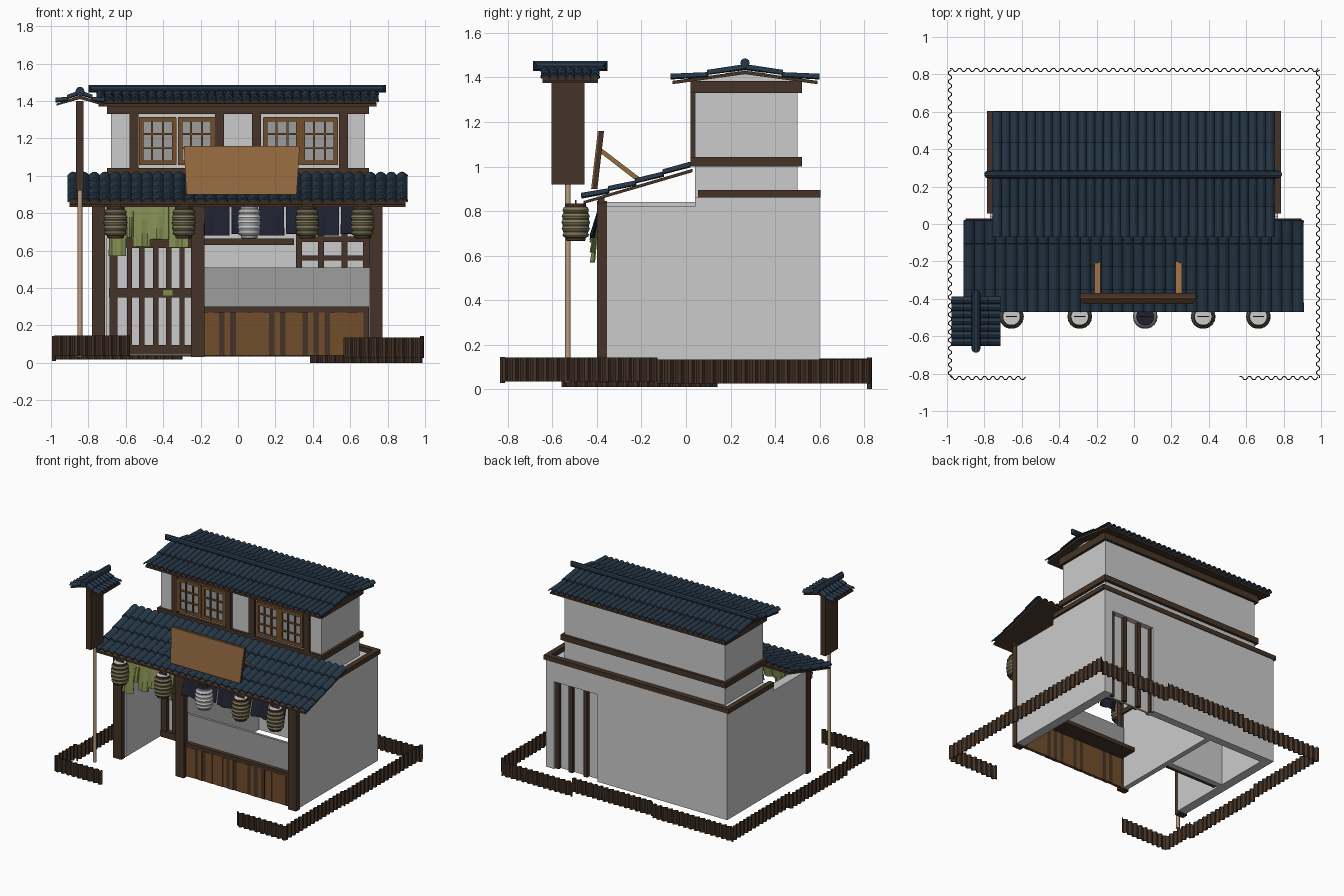
import bpy, bmesh, math, random
from mathutils import Matrix, Vector

random.seed(4)
cube = bpy.data.objects.get("Cube")
if cube:
    bpy.data.objects.remove(cube)


def material(name, r, g, b):
    m = bpy.data.materials.new(name)
    m.use_nodes = True
    m.diffuse_color = (r, g, b, 1)
    m.node_tree.nodes["Principled BSDF"].inputs["Base Color"].default_value = (r, g, b, 1)
    return m


plaster = material("plaster", .6, .6, .6)
pane = material("grey_pane", .34, .34, .34)
tile = material("blue_tile", .02, .04, .066)
dark = material("dark_wood", .06, .034, .02)
mid = material("brown_wood", .17, .075, .025)
tan = material("tan_wood", .3, .145, .05)
bamboo = material("bamboo", .48, .34, .22)
green = material("green_cloth", .22, .26, .08)
navy = material("navy_cloth", .014, .015, .03)
paper = material("olive_paper", .2, .2, .11)


def finish(name, bm, *mats, smooth=False):
    bmesh.ops.recalc_face_normals(bm, faces=bm.faces)
    me = bpy.data.meshes.new(name)
    bm.to_mesh(me)
    bm.free()
    for m in mats:
        me.materials.append(m)
    ob = bpy.data.objects.new(name, me)
    bpy.context.collection.objects.link(ob)
    if smooth:
        bpy.ops.object.select_all(action='DESELECT')
        ob.select_set(True)
        bpy.context.view_layer.objects.active = ob
        bpy.ops.object.shade_smooth_by_angle(angle=math.radians(50))
    return ob


def box(name, x, y, z, mat):
    """Box from (low, high) pairs on each axis."""
    bm = bmesh.new()
    bmesh.ops.create_cube(bm, size=1)
    for v in bm.verts:
        v.co = [(a + b) / 2 + c * (b - a) for (a, b), c in zip((x, y, z), v.co)]
    return finish(name, bm, mat)


def prism(name, outline, x0, x1, mat):
    """Outline of (y, z) points drawn out along x."""
    bm = bmesh.new()
    face = bm.faces.new([bm.verts.new((x0, y, z)) for y, z in outline])
    new = bmesh.ops.extrude_face_region(bm, geom=[face])["geom"]
    bmesh.ops.translate(bm, vec=(x1 - x0, 0, 0),
                        verts=[g for g in new if isinstance(g, bmesh.types.BMVert)])
    return finish(name, bm, mat)


def sheet(name, point, columns, rows, mat, thick):
    """Thin grid surface whose vertices come from point(column, row)."""
    bm = bmesh.new()
    grid = [[bm.verts.new(point(i, j)) for i in range(columns + 1)] for j in range(rows)]
    for a, b in zip(grid, grid[1:]):
        for i in range(columns):
            bm.faces.new((a[i], a[i + 1], b[i + 1], b[i]))
    ob = finish(name, bm, mat)
    mod = ob.modifiers.new("thickness", 'SOLIDIFY')
    mod.thickness = thick
    mod.offset = 0
    return ob


def tiles(name, u, top, eave, ribs, courses):
    """Ribbed roof slope running along x, laid in overlapping courses."""
    def point(i, j):
        t = (j // 2 + j % 2) / courses
        s = i / (ribs * 6)
        rib = abs(math.sin(math.pi * s * ribs)) * .018
        z = top[1] + (eave[1] - top[1]) * t - .008 * math.sin(math.pi * t)
        return (u[0] + (u[1] - u[0]) * s, top[0] + (eave[0] - top[0]) * t, z + rib + .01 * (j % 2))
    return sheet(name, point, ribs * 6, courses * 2, tile, .008)


def lathe(name, profile, x, y, mats, bands=(), segs=16):
    """Turned solid; faces of the profile steps in bands take the second colour."""
    bm = bmesh.new()
    rings = [[bm.verts.new((x + r * math.cos(a), y + r * math.sin(a), z))
              for a in (2 * math.pi * k / segs for k in range(segs))] for r, z in profile]
    for n, (a, b) in enumerate(zip(rings, rings[1:])):
        for k in range(segs):
            f = bm.faces.new((a[k], a[k - 1], b[k - 1], b[k]))
            f.material_index = int(n in bands)
    bm.faces.new(rings[0])
    bm.faces.new(rings[-1]).material_index = len(mats) - 1
    return finish(name, bm, *mats, smooth=True)


def ridge(name, half, r, loc, turn=0):
    """Ridge log with ends flaring out toward the top."""
    bm = bmesh.new()
    bmesh.ops.create_cone(bm, cap_ends=True, segments=10, radius1=r, radius2=r,
                          depth=half * 2, matrix=Matrix.Rotation(math.pi / 2, 4, 'Y'))
    for v in bm.verts:
        v.co.x += math.copysign(v.co.z, v.co.x) * v.co.z / abs(v.co.z or 1) * (1 if v.co.z > 0 else -1)
    bmesh.ops.transform(bm, matrix=Matrix.Translation(loc) @ Matrix.Rotation(turn, 4, 'Z'), verts=bm.verts)
    return finish(name, bm, tile)


# Ground floor walls
side = [(-.36, .04), (.6, .04), (.6, .86), (.04, .86), (.04, .82), (-.36, .82)]
for s, label in ((1, "left"), (-1, "right")):
    prism(label + "_wall", side, s * .7, s * .77, plaster)
    box(label + "_ledge", sorted((s * .745, s * .785)), (.055, .605), (.86, .895), dark)
box("back_ledge", (-.785, .785), (.565, .605), (.86, .895), dark)
box("back_wall", (-.7, .33), (.54, .6), (.04, .86), plaster)
box("back_wall_header", (.33, .7), (.54, .6), (.71, .86), plaster)
box("upper_floor", (-.7, .7), (.04, .54), (.84, .86), plaster)
box("partition", (-.24, -.2), (-.36, .54), (.04, .84), plaster)
box("partition_rail", (-.2, -.185), (-.36, .54), (.63, .665), dark)
box("inner_rail", (-.2, .3), (.52, .54), (.63, .665), dark)

# Back door lattice
box("back_door", (.33, .7), (.545, .56), (.04, .71), plaster)
for x in (.325, .445, .57, .685):
    box("back_door_bar", (x - .016, x + .016), (.53, .585), (.04, .71), dark)
for z in (.3, .56, .66):
    box("back_door_rail", (.33, .7), (.528, .545), (z - .014, z + .014), dark)

# Entry door set back in its alcove
box("door_panel", (-.7, -.24), (.08, .12), (.04, .84), plaster)
for x in (-.665, -.58, -.515, -.44, -.37, -.3):
    w = .022 if x < -.6 else .014
    box("door_bar", (x - w, x + w), (.05, .08), (.05, .84), dark)
for z in (.07, .375, .64):
    box("door_rail", (-.69, -.25), (.045, .08), (z - .025, z + .025), dark)
box("door_tag", (-.4, -.35), (.038, .046), (.36, .39), green)

# Front posts, beam and counter
for x in (-.745, -.215, .738):
    box("front_post", (x - .035, x + .035), (-.4, -.355), (.03, .845), dark)
box("front_beam", (-.78, .78), (-.395, -.365), (.835, .86), dark)
count = 30
for k in range(count):
    w = .89 / count
    x = -.19 + k * w
    box("counter_plank", (x, x + w), (-.375 - random.random() * .006, -.355), (.04, .27),
        random.choice((mid, mid, dark)))
box("counter_top", (-.19, .7), (-.385, -.22), (.27, .3), dark)
box("counter_screen", (-.19, .7), (-.355, -.335), (.3, .51), pane)


# Cloth hangings
def cloth(name, x0, x1, low, mat):
    def point(i, j):
        wave = .01 * math.sin(i * 1.3 + x0 * 9) * j / 3
        return (x0 + (x1 - x0) * i / 6, -.385 - .012 * j + wave, .835 + (low - .835) * j / 3)
    sheet(name, point, 6, 4, mat, .005)


edges = [-.69, -.6, -.56, -.47, -.37, -.265]
for a, b, low in zip(edges, edges[1:], (.57, .67, .62, .66, .615)):
    cloth("green_curtain", a, b, low, green)
for k in range(6):
    cloth("navy_curtain", -.18 + k * .146, -.045 + k * .146, .68 + .01 * (k % 2), navy)

# Lanterns
for x in (-.655, -.29, .06, .37, .665):
    pale = x == .06
    profile = [(.035, .665), (.045, .668), (.045, .68)]
    bulges = 5
    for k in range(bulges):
        swell = .053 + .008 * math.sin(math.pi * (k + .5) / bulges)
        z = .68 + k * .028
        profile += [(swell, z + .004), (swell + .005, z + .013), (swell, z + .023)]
    profile += [(.047, .822), (.047, .835)]
    grooves = [0, 1, len(profile) - 2] + [2 + 3 * k for k in range(bulges + 1)]
    lathe("lantern", profile, x, -.495, (plaster if pale else paper, pane if pale else dark,
          navy if pale else plaster), grooves, 18)
    box("lantern_handle", (x - .03, x + .03), (-.498, -.492), (.835, .85), dark)

# Lower roof
tiles("lower_roof", (-.91, .905), (.02, 1.0), (-.47, .85), 32, 4)
prism("lower_roof_boards", [(.03, .99), (-.46, .845), (-.46, .832), (.03, .975)], -.9, .895, dark)

# Upper storey
box("upper_walls", (-.68, .68), (.04, .5), (.86, 1.39), plaster)
prism("gable", [(.04, 1.385), (.5, 1.385), (.265, 1.44)], -.68, .68, plaster)
for z0, z1 in ((1.0, 1.042), (1.33, 1.385)):
    box("storey_band", (-.7, .7), (.02, .52), (z0, z1), dark)
for x in (-.555, -.1, .1, .565):
    box("upper_post", (x - .024, x + .024), (.02, .045), (1.04, 1.34), dark)

# Windows, each a framed sash with glazing bars
for x in (-.43, -.222, .235, .435):
    box("window_pane", (x - .095, x + .095), (.032, .04), (1.06, 1.31), pane)
    for k in range(4):
        w = .012 if k in (0, 3) else .005
        cx, cz = x - .088 + k * .0587, 1.07 + k * .077
        box("window_upright", (cx - w, cx + w), (.02, .036), (1.06, 1.31), mid)
        box("window_crossbar", (x - .098, x + .098), (.022, .036), (cz - w, cz + w), mid)

# Upper roof
crown = (.265, 1.438)
for eave in ((-.07, 1.385), (.6, 1.385)):
    tiles("upper_roof", (-.755, .75), crown, eave, 33, 2)
    y = eave[0] * .97 + .008
    prism("upper_roof_boards", [(.265, 1.43), (y, 1.385), (y, 1.37), (.265, 1.415)], -.745, .74, dark)
ridge("upper_ridge", .775, .021, (-.005, .265, 1.465))

# Shop sign leaning over the lower roof
for name, d, mat in (("sign_board", 0, dark), ("sign_face", -.022, tan)):
    t = .022 if mat is dark else .006
    y = -.42 + (d and -t)
    ob = prism(name, [(y, .9), (y + t, .9), (y + t + .03, 1.16), (y + .03, 1.16)], -.29, .33, mat)
    for v in ob.data.vertices:
        v.co.x *= .95 if v.co.z < 1 else 1
for x in (-.195, .24):
    prism("sign_brace", [(-.39, 1.09), (-.39, 1.065), (-.215, .93), (-.2, .945)], x - .017, x + .017, tan)

# Street sign on a pole with its own little roof
px, py = -.845, -.53
lathe("sign_pole", [(.013, .03), (.013, .93)], px, py, (bamboo,), segs=10)
box("hanging_board", (px - .02, px + .02), (py - .075, py + .075), (.92, 1.4), dark)
for s in (1, -1):
    place = Matrix.Translation(Vector((px, py + .01, 0))) @ Matrix.Rotation(math.pi / 2, 4, 'Z')
    slope = tiles("pole_roof", (-.13, .13), (0, 1.435), (s * .13, 1.385), 7, 2)
    boards = prism("pole_roof_boards", [(0, 1.43), (s * .125, 1.385), (s * .125, 1.375), (0, 1.41)],
                   -.125, .125, dark)
    for ob in (slope, boards):
        ob.data.transform(place)
ridge("pole_ridge", .145, .024, (px, py + .01, 1.452), math.pi / 2)


# Low corrugated fence, laid in sections at slightly different heights
def fence(along_x, fixed, a, b, low):
    n = max(1, round(abs(b - a) / .047)) * 4

    def point(i, j):
        u = a + (b - a) * i / n
        off = fixed + .011 * math.sin(math.pi * (i + .5) / 2)
        return (u, off, low + j * .108) if along_x else (off, u, low + j * .108)
    sheet("fence", point, n, 2, dark, .006)


edge, deep = .984, .824
fence(True, -deep, -edge, -.58, .037)
fence(True, -deep, .565, edge, .028)
for a, b, low in ((-edge, -.3, .018), (-.3, .385, .034), (.385, edge, 0)):
    fence(True, deep, a, b, low)
for a, b, low in ((-deep, -.13, .034), (-.13, deep, .026)):
    fence(False, edge, a, b, low)
for a, b, low in ((-deep, -.56, .034), (-.56, .14, .01), (.14, deep, .03)):
    fence(False, -edge, a, b, low)
